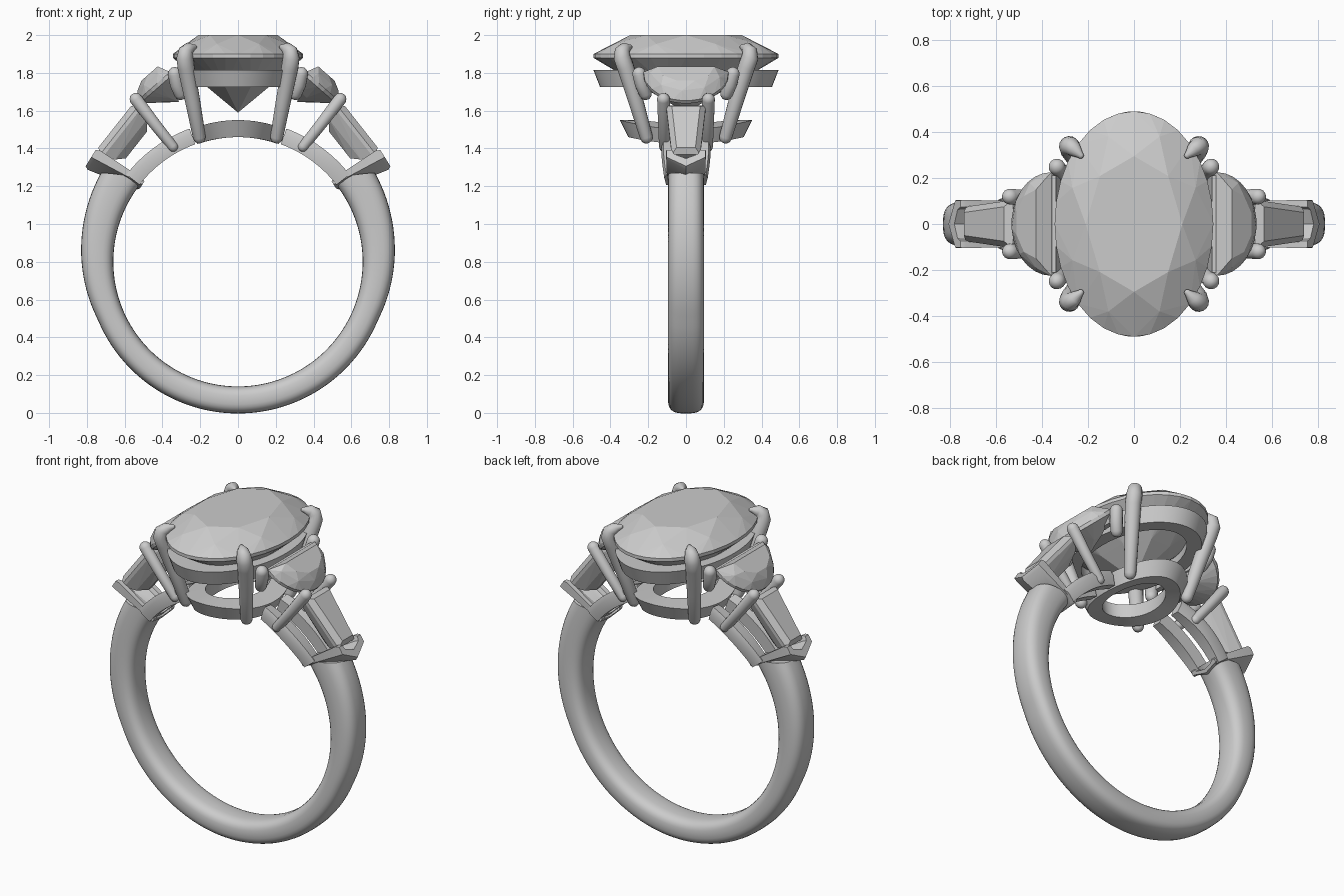
import bpy, bmesh, math
from math import sin, cos, pi, radians, sqrt
from mathutils import Vector

if "Cube" in bpy.data.objects:
    bpy.data.objects.remove(bpy.data.objects["Cube"])

# One grey metal for everything
grey = bpy.data.materials.new("grey")
grey.use_nodes = True
grey.diffuse_color = (0.6, 0.6, 0.6, 1)
grey.node_tree.nodes["Principled BSDF"].inputs["Base Color"].default_value = (0.6, 0.6, 0.6, 1)

FINGER_Z, FINGER_R = 0.80, 0.66


def finish(name, bm, smooth=None):
    bmesh.ops.recalc_face_normals(bm, faces=bm.faces)
    me = bpy.data.meshes.new(name)
    bm.to_mesh(me)
    bm.free()
    me.materials.append(grey)
    ob = bpy.data.objects.new(name, me)
    bpy.context.collection.objects.link(ob)
    if smooth:
        bpy.ops.object.select_all(action='DESELECT')
        ob.select_set(True)
        bpy.context.view_layer.objects.active = ob
        bpy.ops.object.shade_smooth_by_angle(angle=radians(smooth))
    return ob


def loft(name, loops, closed=False, smooth=40):
    """Skin a list of equal point loops, capping the ends unless closed."""
    bm = bmesh.new()
    rows = [[bm.verts.new(p) for p in loop] for loop in loops]
    n = len(rows[0])
    for i in range(len(rows) if closed else len(rows) - 1):
        a, b = rows[i], rows[(i + 1) % len(rows)]
        for j in range(n):
            bm.faces.new((a[j], a[(j + 1) % n], b[(j + 1) % n], b[j]))
    if not closed:
        bm.faces.new(rows[0])
        bm.faces.new(rows[-1])
    return finish(name, bm, smooth)


def gem(name, points):
    """Flat faceted stone spanned over its corner points."""
    bm = bmesh.new()
    for p in points:
        bm.verts.new(p)
    out = bmesh.ops.convex_hull(bm, input=bm.verts)
    junk = [v for v in set(out["geom_interior"] + out["geom_unused"])
            if isinstance(v, bmesh.types.BMVert)]
    bmesh.ops.delete(bm, geom=junk, context='VERTS')
    return finish(name, bm)


def prong(name, path, radii, sides=16):
    """Round wire along a path with domed ends."""
    pts = [Vector(p) for p in path]
    stations = []
    for i, p in enumerate(pts):
        d = (pts[min(i + 1, len(pts) - 1)] - pts[max(i - 1, 0)]).normalized()
        r = radii[i]
        if i == 0:
            stations += [(p - d * r * cos(a), d, r * sin(a)) for a in (0.1, 0.5, 1.0)]
        stations.append((p, d, r))
        if i == len(pts) - 1:
            stations += [(p + d * r * cos(a), d, r * sin(a)) for a in (1.2, 0.8, 0.4, 0.1)]
    loops = []
    for p, d, r in stations:
        u = d.cross(Vector((0.3, 1, 0))).normalized()
        v = d.cross(u)
        loops.append([p + r * (u * cos(2 * pi * k / sides) + v * sin(2 * pi * k / sides))
                      for k in range(sides)])
    return loft(name, loops, smooth=60)


def oval(count, a, b, z, shift=0.0):
    return [(a * cos(2 * pi * (k + shift) / count), b * sin(2 * pi * (k + shift) / count), z)
            for k in range(count)]


def finger_z(x):
    return FINGER_Z + sqrt(FINGER_R ** 2 - x * x)


# Shank: rounded section swept round the finger, thicker toward the shoulders
loops = []
for i in range(97):
    s = i / 48 - 1
    thick = 0.143 + 0.062 * max(0, abs(s) - 0.55) / 0.45
    loop = []
    for k in range(28):
        c, h = cos(2 * pi * k / 28), sin(2 * pi * k / 28)
        y = 0.095 * math.copysign(abs(c) ** 0.65, c)
        u = 0.5 + 0.5 * math.copysign(abs(h) ** 0.75, h)
        ang = radians(-90 + s * (131 - 8 * u))
        r = FINGER_R + thick * u
        loop.append((r * cos(ang), y, FINGER_Z + r * sin(ang)))
    loops.append(loop)
loft("shank", loops, smooth=50)

# Centre oval stone
A, B = 0.345, 0.49
gem("centre_stone",
    oval(8, 0.21, 0.295, 2.0) + oval(8, A * 0.84, B * 0.84, 1.953, 0.5)
    + oval(32, A, B, 1.9) + oval(32, A, B, 1.88)
    + oval(8, A * 0.5, B * 0.5, 1.722, 0.5) + [(0, 0, 1.59)])

# Upper gallery ring
upper = [(0.33, 0.49, 1.815), (0.305, 0.455, 1.725), (0.225, 0.365, 1.725), (0.235, 0.38, 1.815)]
loft("upper_gallery",
     [[(a * cos(t), b * sin(t), z) for a, b, z in upper]
      for t in (2 * pi * i / 64 for i in range(64))], closed=True)

# Lower gallery ring, saddle-shaped to the finger
lower = [(0.25, 0.35, 0.09), (0.215, 0.305, 0), (0.14, 0.215, 0), (0.15, 0.23, 0.09)]
loft("lower_gallery",
     [[(a * cos(t), b * sin(t), finger_z(a * cos(t)) + z) for a, b, z in lower]
      for t in (2 * pi * i / 64 for i in range(64))], closed=True)

for sx, side in ((1, "left"), (-1, "right")):

    def frame(origin, t):
        """Map (along, y, out) of a tilted stone to model space."""
        t = Vector(t).normalized()
        return lambda a, y, n: (sx * (origin[0] + a * t.x - n * t.y), y,
                                origin[1] + a * t.y + n * t.x)

    # Half-moon side stone
    f = frame((0.36, 1.805), (0.75, -0.66))
    arc = [radians(-90 + 12 * k) for k in range(16)]
    pts = [f(0.23 * cos(t), 0.225 * sin(t), n) for t in arc for n in (0, -0.02)]
    pts += [f(0.03 + 0.12 * cos(t), 0.15 * sin(t), 0.065) for t in arc[::3]]
    pts += [f(0.015 + 0.18 * cos(t), 0.195 * sin(t), 0.04) for t in arc[1::3]]
    pts += [f(0.04 + 0.09 * cos(t), 0.11 * sin(t), -0.1) for t in arc[::3]]
    pts += [f(0.07, 0, -0.15)]
    gem(side + "_half_moon_stone", pts)

    # Wall along the flat edge of the half moon
    loft(side + "_half_moon_wall",
         [[(sx * x, y, z) for x, z in ((0.34, 1.8), (0.37, 1.8), (0.35, 1.73), (0.32, 1.73))]
          for y in (-0.21, 0.21)])

    # Tapered baguette stone
    f = frame((0.55, 1.645), (0.62, -0.785))
    pts = []
    for sy in (1, -1):
        pts += [f(0.025, sy * 0.075, 0), f(0.305, sy * 0.05, 0)]
        pts += [f(a, sy * y, n) for a, y in ((0, 0.105), (0.33, 0.075)) for n in (-0.03, -0.05)]
        pts += [f(0.03, sy * 0.07, -0.11), f(0.3, sy * 0.05, -0.11)]
        pts += [f(0.08, sy * 0.015, -0.15), f(0.26, sy * 0.015, -0.15)]
    gem(side + "_baguette_stone", pts)

    # V-shaped end prong wrapping the baguette tip
    d, t = Vector((0.88, 0.47)), Vector((0.53, -0.85))
    vee = [(-0.105, -0.055), (-0.105, 0.0), (0, 0.07), (0.105, 0.0), (0.105, -0.055),
           (0.075, -0.055), (0.065, -0.025), (0, 0.01), (-0.065, -0.025), (-0.075, -0.055)]
    loops = []
    for out, k in ((-0.3, 0.35), (-0.29, 0.5), (-0.012, 0.97), (0.008, 0.8)):
        loop = []
        for y, a in vee:
            c = Vector((0.77, 1.35)) + d * out + t * a * k
            loop.append((sx * c.x, y * (0.9 + 0.1 * k), c.y))
        loops.append(loop)
    loft(side + "_v_prong", loops, smooth=30)

    for sy, end in ((-1, "front"), (1, "back")):
        tag = side + "_" + end

        # Claw holding the centre stone
        path = [(0.205, 0.21, 1.46), (0.24, 0.265, 1.65), (0.275, 0.32, 1.83), (0.281, 0.338, 1.88),
                (0.275, 0.338, 1.915), (0.258, 0.322, 1.93), (0.232, 0.298, 1.937)]
        prong(tag + "_claw", [(sx * x, sy * y, z) for x, y, z in path],
              (0.034, 0.04, 0.045, 0.045, 0.04, 0.032, 0.014))

        # Short prong at the half moon's inner corner
        prong(tag + "_inner_prong",
              [(sx * x, sy * y, z) for x, y, z in ((0.305, 0.215, 1.69), (0.325, 0.235, 1.74), (0.335, 0.248, 1.795))],
              (0.034, 0.036, 0.036))

        # Shared prong between half moon and baguette
        prong(tag + "_shared_prong",
              [(sx * 0.345, sy * 0.115, 1.41), (sx * 0.445, sy * 0.117, 1.535), (sx * 0.54, sy * 0.119, 1.66)],
              (0.028, 0.031, 0.034))

        # Curved rail from the shank up to the lower gallery
        loops = []
        for k in range(17):
            ang = radians(38 + 2.0 * k)
            w = 0.5 + 0.5 * sin(pi * k / 16)
            loops.append([(sx * r * cos(ang), sy * y, FINGER_Z + r * sin(ang))
                          for r, y in ((0.662, 0.05), (0.74, 0.045), (0.75, 0.09 + 0.03 * w),
                                       (0.72, 0.1 + 0.03 * w), (0.662, 0.09 + 0.03 * w))])
        loft(tag + "_rail", loops)
